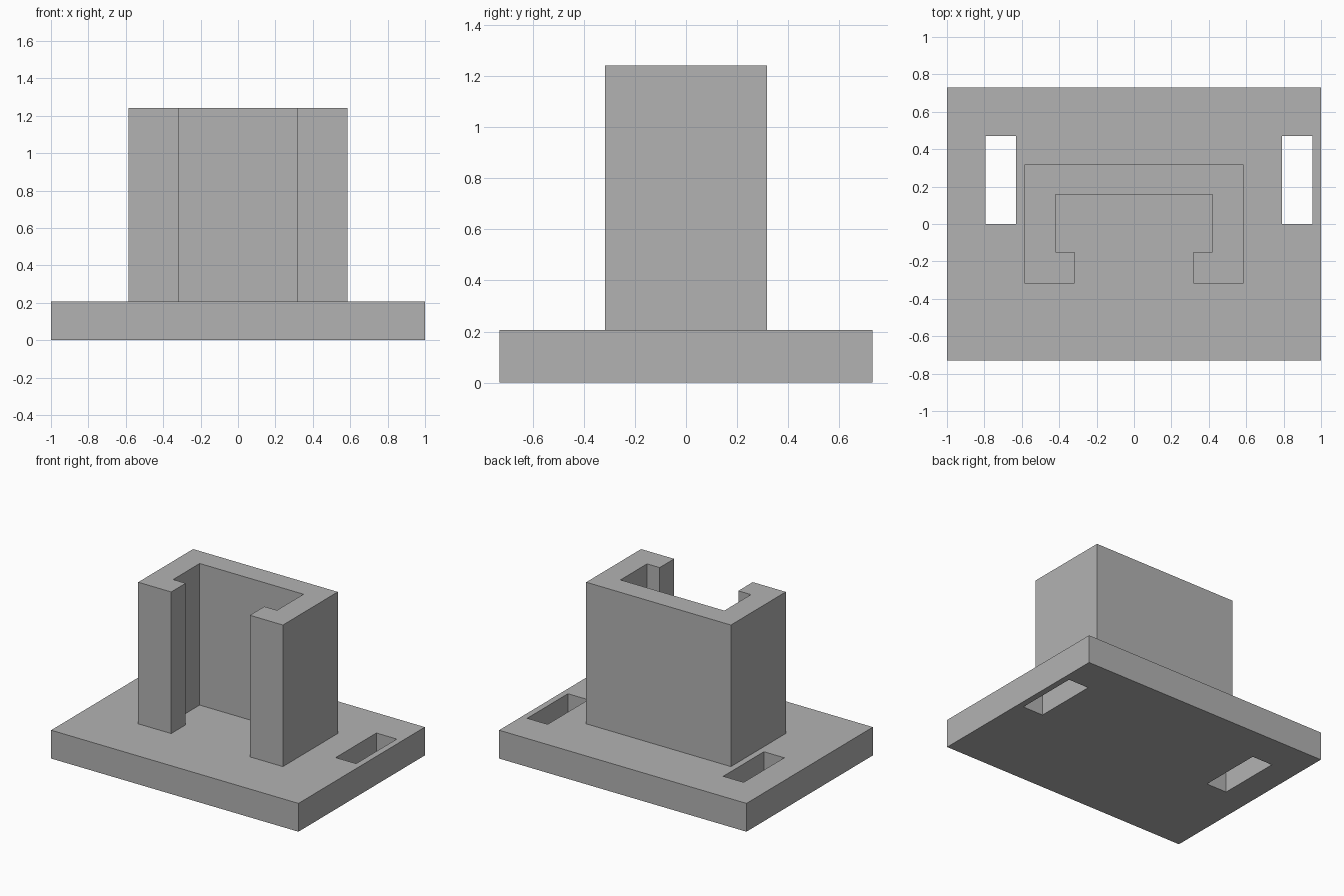
import bpy
import bmesh

cube = bpy.data.objects.get("Cube")
if cube:
    bpy.data.objects.remove(cube, do_unlink=True)

BASE_TOP = 0.207
TOP = 1.242

grey = bpy.data.materials.new("plain grey")
grey.use_nodes = True
colour = (0.45, 0.45, 0.45, 1)
grey.diffuse_color = colour
grey.node_tree.nodes["Principled BSDF"].inputs["Base Color"].default_value = colour


def prism(name, outline, z0, z1):
    """Extrude a flat outline upwards from z0 to z1."""
    bm = bmesh.new()
    face = bm.faces.new([bm.verts.new((x, y, z0)) for x, y in outline])
    result = bmesh.ops.extrude_face_region(bm, geom=[face])
    top = [v for v in result["geom"] if isinstance(v, bmesh.types.BMVert)]
    bmesh.ops.translate(bm, verts=top, vec=(0, 0, z1 - z0))
    bmesh.ops.recalc_face_normals(bm, faces=bm.faces)
    mesh = bpy.data.meshes.new(name)
    bm.to_mesh(mesh)
    bm.free()
    mesh.materials.append(grey)
    obj = bpy.data.objects.new(name, mesh)
    bpy.context.collection.objects.link(obj)
    return obj


def rectangle(x0, x1, y0, y1):
    return [(x0, y0), (x1, y0), (x1, y1), (x0, y1)]


# Base plate with two through slots
base = prism("base_plate", rectangle(-1, 1, -0.73, 0.73), 0, BASE_TOP)
for side, x0 in (("right", -0.795), ("left", 0.79)):
    cutter = prism(side + "_slot_cutter", rectangle(x0, x0 + 0.165, 0, 0.47), -0.1, 0.4)
    cutter.hide_render = True
    cutter.hide_set(True)
    cutter.display_type = 'WIRE'
    cut = base.modifiers.new(side + "_slot", 'BOOLEAN')
    cut.operation = 'DIFFERENCE'
    cut.solver = 'EXACT'
    cut.object = cutter

# Upright channel: half profile from the back centre round to the inner back, mirrored
half = [(0.585, 0.317), (0.585, -0.317), (0.318, -0.317),
        (0.318, -0.15), (0.42, -0.15), (0.42, 0.157)]
profile = half + [(-x, y) for x, y in reversed(half)]
prism("channel_column", profile, BASE_TOP, TOP)
